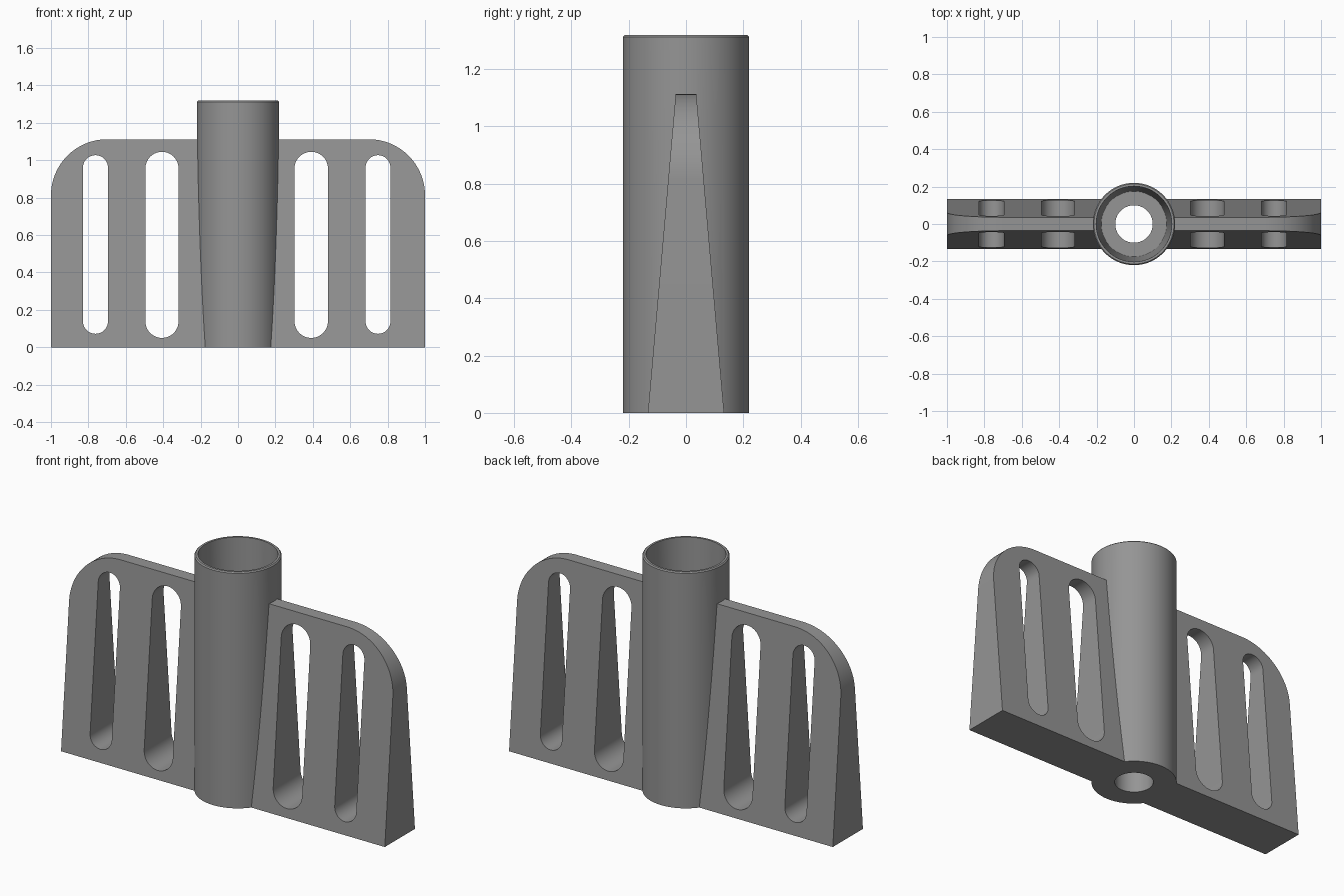
import bpy, bmesh, math

if "Cube" in bpy.data.objects:
    bpy.data.objects.remove(bpy.data.objects["Cube"])

grey = bpy.data.materials.new("mid grey")
grey.diffuse_color = (0.30, 0.30, 0.30, 1)
grey.use_nodes = True
grey.node_tree.nodes["Principled BSDF"].inputs["Base Color"].default_value = grey.diffuse_color

WING_TOP, CORNER = 1.112, 0.30


def new_object(name, bm):
    bmesh.ops.recalc_face_normals(bm, faces=bm.faces)
    mesh = bpy.data.meshes.new(name)
    bm.to_mesh(mesh)
    bm.free()
    mesh.materials.append(grey)
    ob = bpy.data.objects.new(name, mesh)
    bpy.context.collection.objects.link(ob)
    return ob


def prism(name, outline, half):
    """Extrude an x-z outline along y; half(z) is the half thickness."""
    bm = bmesh.new()
    front = [bm.verts.new((x, -half(z), z)) for x, z in outline]
    back = [bm.verts.new((x, half(z), z)) for x, z in outline]
    bm.faces.new(front)
    bm.faces.new(back[::-1])
    n = len(outline)
    for i in range(n):
        j = (i + 1) % n
        bm.faces.new((front[i], back[i], back[j], front[j]))
    return new_object(name, bm)


def lathe(name, rings, segments=96):
    """Closed solid of revolution from (radius, z) rings."""
    bm = bmesh.new()
    loops = [[bm.verts.new((r * math.cos(2 * math.pi * i / segments),
                            r * math.sin(2 * math.pi * i / segments), z))
              for i in range(segments)] for r, z in rings]
    for a, b in zip(loops, loops[1:]):
        for i in range(segments):
            j = (i + 1) % segments
            bm.faces.new((a[i], a[j], b[j], b[i]))
    bm.faces.new(loops[0][::-1])
    bm.faces.new(loops[-1])
    return new_object(name, bm)


def arc(cx, cz, r, start, end, steps=24):
    return [(cx + r * math.cos(math.radians(start + (end - start) * i / steps)),
             cz + r * math.sin(math.radians(start + (end - start) * i / steps)))
            for i in range(steps + 1)]


def boolean(target, tool, operation):
    mod = target.modifiers.new(operation, 'BOOLEAN')
    mod.operation = operation
    mod.solver = 'EXACT'
    mod.object = tool
    bpy.context.view_layer.objects.active = target
    bpy.ops.object.modifier_apply(modifier=mod.name)
    bpy.data.objects.remove(tool)


# tapered wing plate with rounded upper corners
cz = WING_TOP - CORNER
outline = ([(-1, 0), (1, 0)] + arc(1 - CORNER, cz, CORNER, 0, 90)
           + arc(CORNER - 1, cz, CORNER, 90, 180))
body = prism("finned_socket", outline, lambda z: 0.133 - 0.097 * z / WING_TOP)

# rounded slots through the wings
for x0, x1, z0, z1 in ((-0.829, -0.695, 0.072, 1.027), (-0.495, -0.318, 0.05, 1.045),
                       (0.302, 0.481, 0.05, 1.045), (0.682, 0.815, 0.072, 1.027)):
    r, cx = (x1 - x0) / 2, (x0 + x1) / 2
    slot = arc(cx, z1 - r, r, 0, 180) + arc(cx, z0 + r, r, 180, 360)
    boolean(body, prism("slot_cutter", slot, lambda z: 0.3), 'DIFFERENCE')

# central tube with a slightly bevelled rim
tube = lathe("tube", [(0.22, 0), (0.22, 1.312), (0.214, 1.318)])
boolean(body, tube, 'UNION')

# tapered bore, and the narrower hole through its floor
bore = lathe("bore_cutter", [(0.1, -0.1), (0.1, 0.2), (0.175, 0.2),
                             (0.202, 1.318), (0.203, 1.4)])
boolean(body, bore, 'DIFFERENCE')

bpy.ops.object.select_all(action='DESELECT')
body.select_set(True)
bpy.context.view_layer.objects.active = body
bpy.ops.object.shade_smooth_by_angle(angle=math.radians(30))
